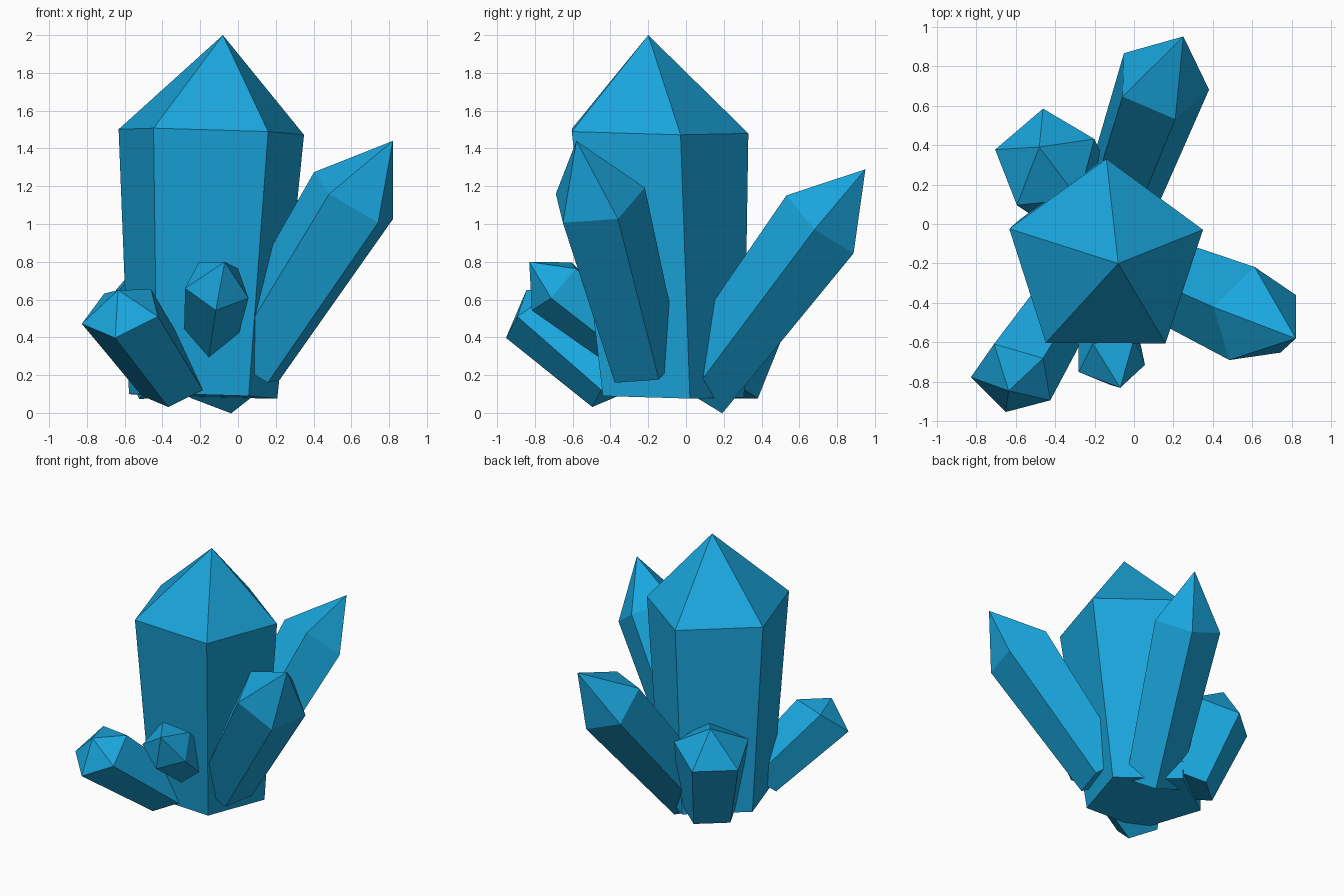
import bpy, bmesh, math
from mathutils import Vector, Matrix

if "Cube" in bpy.data.objects:
    bpy.data.objects.remove(bpy.data.objects["Cube"])

SIDES = 5
TAPER = 0.8   # base radius relative to shoulder radius

blue = bpy.data.materials.new("crystal_blue")
blue.diffuse_color = (0.01, 0.38, 0.72, 1)
blue.use_nodes = True
blue.node_tree.nodes["Principled BSDF"].inputs["Base Color"].default_value = blue.diffuse_color


def crystal(name, base, shoulder, tip, normal, corner):
    """Tapered five-sided prism with a pointed cap; corner is one shoulder corner."""
    base, shoulder, tip = Vector(base), Vector(shoulder), Vector(tip)
    normal = Vector(normal).normalized()
    arm = Vector(corner) - shoulder
    radius = arm.length
    arm = (arm - normal * arm.dot(normal)).normalized() * radius

    bm = bmesh.new()
    low, high = [], []
    for i in range(SIDES):
        spoke = Matrix.Rotation(math.tau * i / SIDES, 3, normal) @ arm
        low.append(bm.verts.new(base + spoke * TAPER))
        high.append(bm.verts.new(shoulder + spoke))
    peak = bm.verts.new(tip)
    bm.faces.new(low[::-1])
    for i in range(SIDES):
        j = (i + 1) % SIDES
        bm.faces.new((low[i], low[j], high[j], high[i]))
        bm.faces.new((high[i], high[j], peak))
    bmesh.ops.recalc_face_normals(bm, faces=bm.faces)
    mesh = bpy.data.meshes.new(name)
    bm.to_mesh(mesh)
    bm.free()
    mesh.materials.append(blue)
    obj = bpy.data.objects.new(name, mesh)
    bpy.context.collection.objects.link(obj)


# Large central crystal
crystal("main_crystal", (-0.185, -0.105, 0.09), (-0.142, -0.186, 1.49),
        (-0.08, -0.20, 2.0), (0.03, 0.02, 1), (-0.14, 0.33, 1.475))
# Long leaning crystals
crystal("back_crystal", (-0.10, 0.06, 0.13), (0.14, 0.722, 1.01),
        (0.25, 0.95, 1.29), (0.23, 0.63, 0.74), (0.38, 0.68, 0.97))
crystal("right_crystal", (0.054, -0.23, 0.26), (0.612, -0.468, 1.132),
        (0.82, -0.58, 1.44), (0.52, -0.20, 0.83), (0.40, -0.42, 1.27))
# Short crystals around the foot
crystal("front_left_crystal", (-0.34, -0.36, 0.14), (-0.614, -0.782, 0.533),
        (-0.635, -0.845, 0.65), (-0.24, -0.57, 0.78), (-0.46, -0.68, 0.655))
crystal("back_left_crystal", (-0.32, 0.171, 0.134), (-0.448, 0.323, 0.6575),
        (-0.48, 0.39, 0.845), (-0.22, 0.25, 0.94), (-0.20, 0.43, 0.685))
crystal("small_front_crystal", (-0.15, -0.35, 0.39), (-0.11, -0.694, 0.674),
        (-0.07, -0.83, 0.80), (0.18, -0.72, 0.66), (-0.28, -0.75, 0.66))
